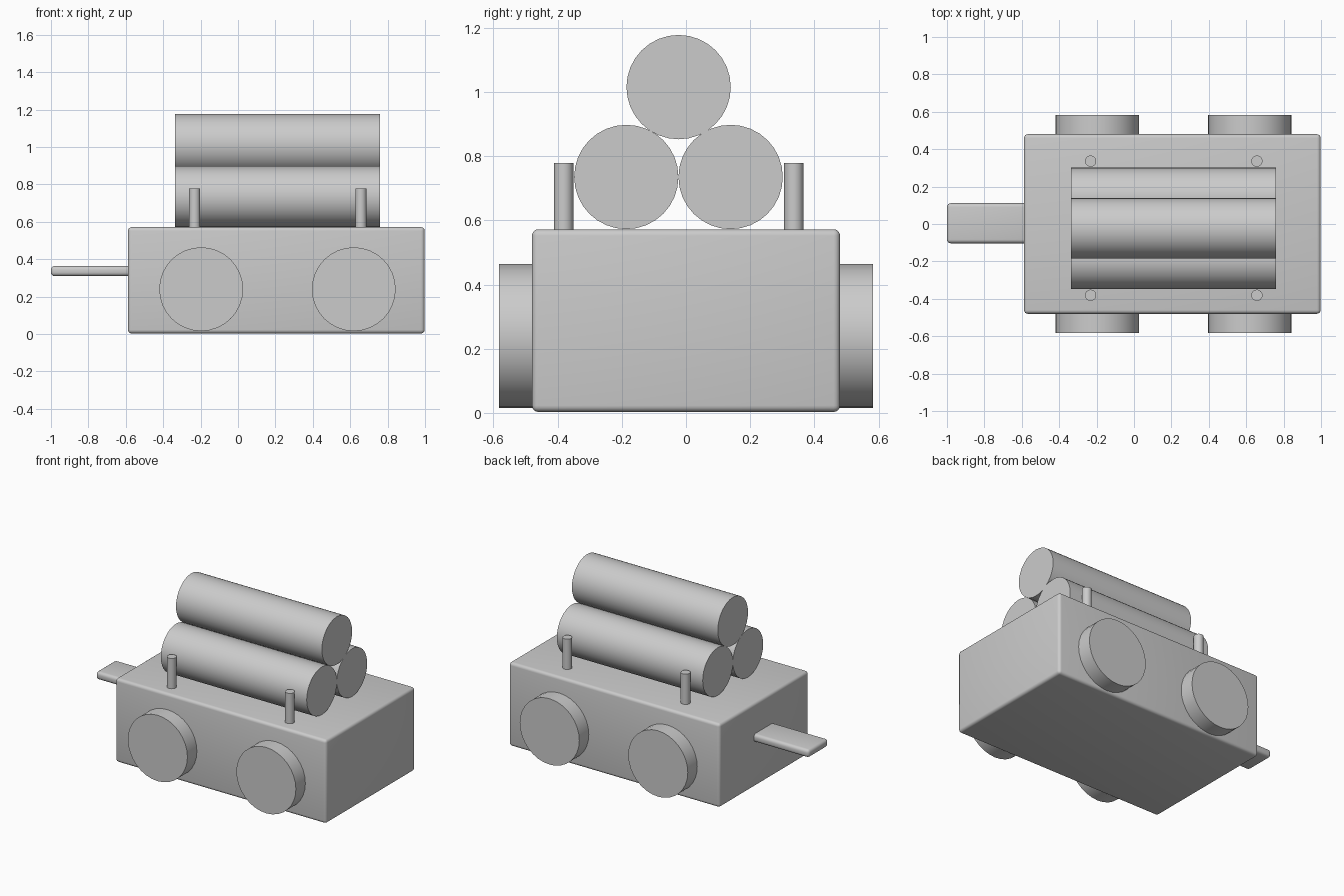
import bpy
from math import pi, radians

if "Cube" in bpy.data.objects:
    bpy.data.objects.remove(bpy.data.objects["Cube"])


def smooth():
    bpy.ops.object.shade_smooth_by_angle(angle=radians(35))


def box(name, lo, hi, bevel):
    bpy.ops.mesh.primitive_cube_add(size=1, location=[(a + b) / 2 for a, b in zip(lo, hi)])
    ob = bpy.context.object
    ob.name = name
    ob.scale = [b - a for a, b in zip(lo, hi)]
    bpy.ops.object.transform_apply(location=False, rotation=False, scale=True)
    mod = ob.modifiers.new("rounded_edges", "BEVEL")
    mod.width = bevel
    mod.segments = 4
    bpy.ops.object.modifier_apply(modifier=mod.name)
    smooth()


def cylinder(name, centre, radius, length, rot=(0, 0, 0), sides=32):
    bpy.ops.mesh.primitive_cylinder_add(vertices=sides, radius=radius, depth=length,
                                        location=centre, rotation=rot)
    bpy.context.object.name = name
    smooth()


# Wagon body and tow bar
box("wagon_body", (-0.588, -0.48, 0.003), (0.998, 0.48, 0.572), 0.02)
box("tow_bar", (-1.0, -0.103, 0.31), (-0.56, 0.111, 0.364), 0.02)

# Wheels, sunk into the body on both sides
for end, x in (("left", -0.197), ("right", 0.619)):
    for side, s in (("front", -1), ("back", 1)):
        cylinder(f"wheel_{side}_{end}", (x, s * 0.521, 0.24), 0.224, 0.122, (pi / 2, 0, 0))

# Stack of three logs
for name, y, z in (("log_front", -0.186, 0.735), ("log_back", 0.139, 0.735),
                   ("log_top", -0.023, 1.015)):
    cylinder(name, (0.212, y, z), 0.1625, 1.097, (0, pi / 2, 0))

# Posts that hold the logs
for end, x in (("left", -0.232), ("right", 0.657)):
    for side, y in (("front", -0.381), ("back", 0.336)):
        cylinder(f"post_{side}_{end}", (x, y, 0.664), 0.03, 0.228)
